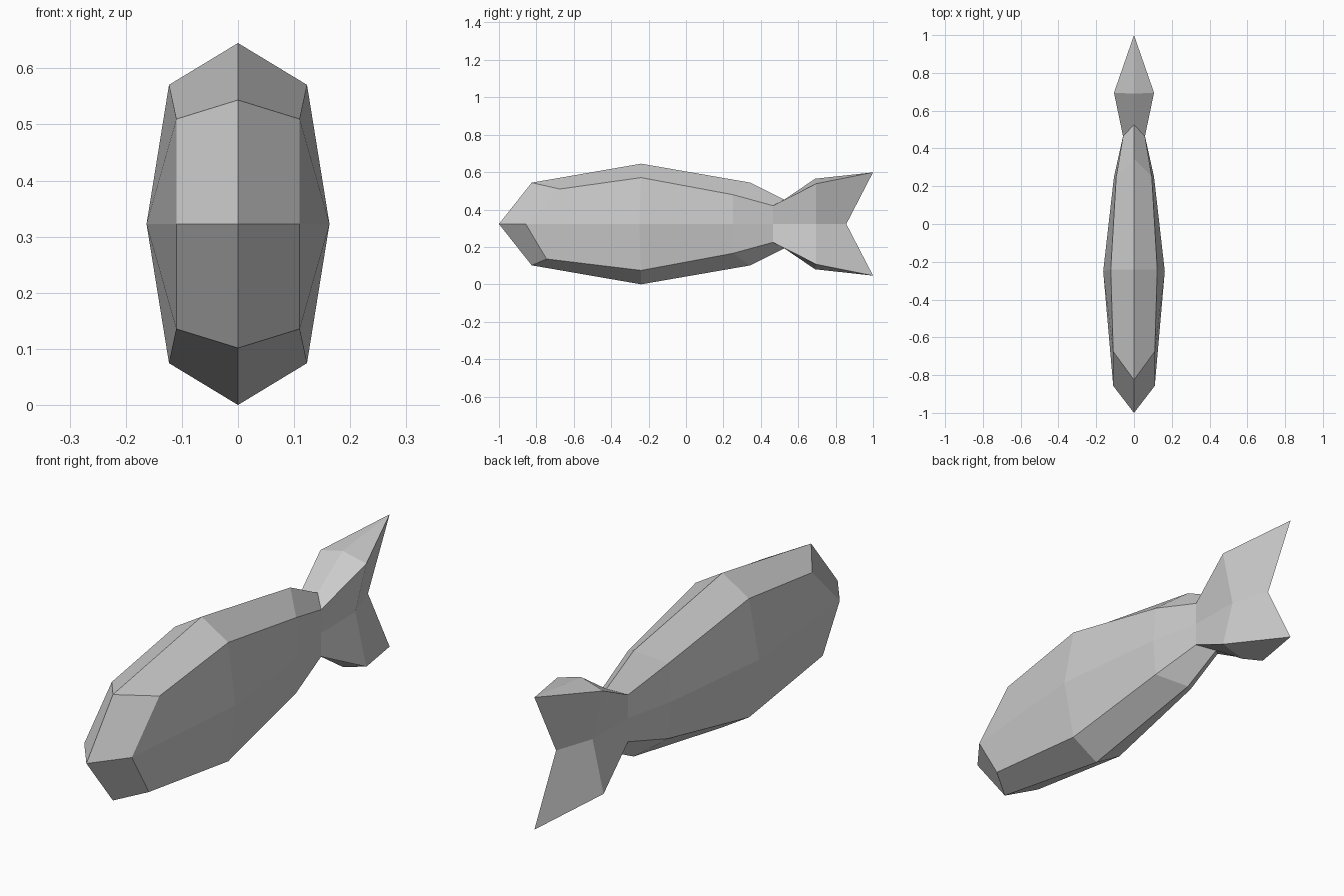
import bpy
import bmesh

cube = bpy.data.objects.get("Cube")
if cube:
    bpy.data.objects.remove(cube, do_unlink=True)

MID = 0.3225  # height of the fish's centre line

grey = bpy.data.materials.new("plain_grey")
grey.use_nodes = True
grey.diffuse_color = (0.6, 0.6, 0.6, 1)
bsdf = next(n for n in grey.node_tree.nodes if n.type == 'BSDF_PRINCIPLED')
bsdf.inputs["Base Color"].default_value = grey.diffuse_color

# Cross-sections from front to back: ridge, shoulder and side point of one
# quarter, as (x, y, height above centre line)
nose = (0, -1, 0)
head = [(0, -0.825, 0.221), (0.11, -0.71, 0.187), (0.11, -0.857, 0)]
belly = [(0, -0.24, 0.3225), (0.123, -0.24, 0.248), (0.163, -0.25, 0)]
rear = [(0, 0.345, 0.221), (0.094, 0.25, 0.157), (0.106, 0.25, 0)]
neck = [(0, 0.525, 0.13), (0.058, 0.465, 0.098), (0.058, 0.465, 0)]
fin = [(0, 0.69, 0.242), (0.106, 0.695, 0.215), (0.055, 0.695, 0)]
tip, notch = (0, 1, 0.276), (0, 0.857, 0)


def bridge(a, b):
    """Two quads joining neighbouring cross-sections."""
    return [(a[i], b[i], b[i + 1], a[i + 1]) for i in range(2)]


def build(name, faces):
    """Reflect a quarter shell left-right and up-down, then weld it."""
    bm = bmesh.new()
    for sx in (1, -1):
        for sz in (1, -1):
            for face in faces:
                points = []
                for x, y, z in face:
                    # the upper brow sits slightly behind the jaw
                    if (x, y, z) == head[1]:
                        y += 0.035 * sz
                    points.append(bm.verts.new((sx * x, y, MID + sz * z)))
                bm.faces.new(points)
    bmesh.ops.remove_doubles(bm, verts=bm.verts, dist=0.0005)
    bmesh.ops.recalc_face_normals(bm, faces=bm.faces)
    mesh = bpy.data.meshes.new(name)
    bm.to_mesh(mesh)
    bm.free()
    mesh.materials.append(grey)
    bpy.context.collection.objects.link(bpy.data.objects.new(name, mesh))


# Faceted body with a blunt wedge nose
build("fish_body", [(nose, *head)] + bridge(head, belly)
      + bridge(belly, rear) + bridge(rear, neck))

# Forked tail growing from the neck
build("tail_fin", bridge(neck, fin)
      + [(fin[0], tip, fin[1]), (fin[1], tip, notch, fin[2])])
